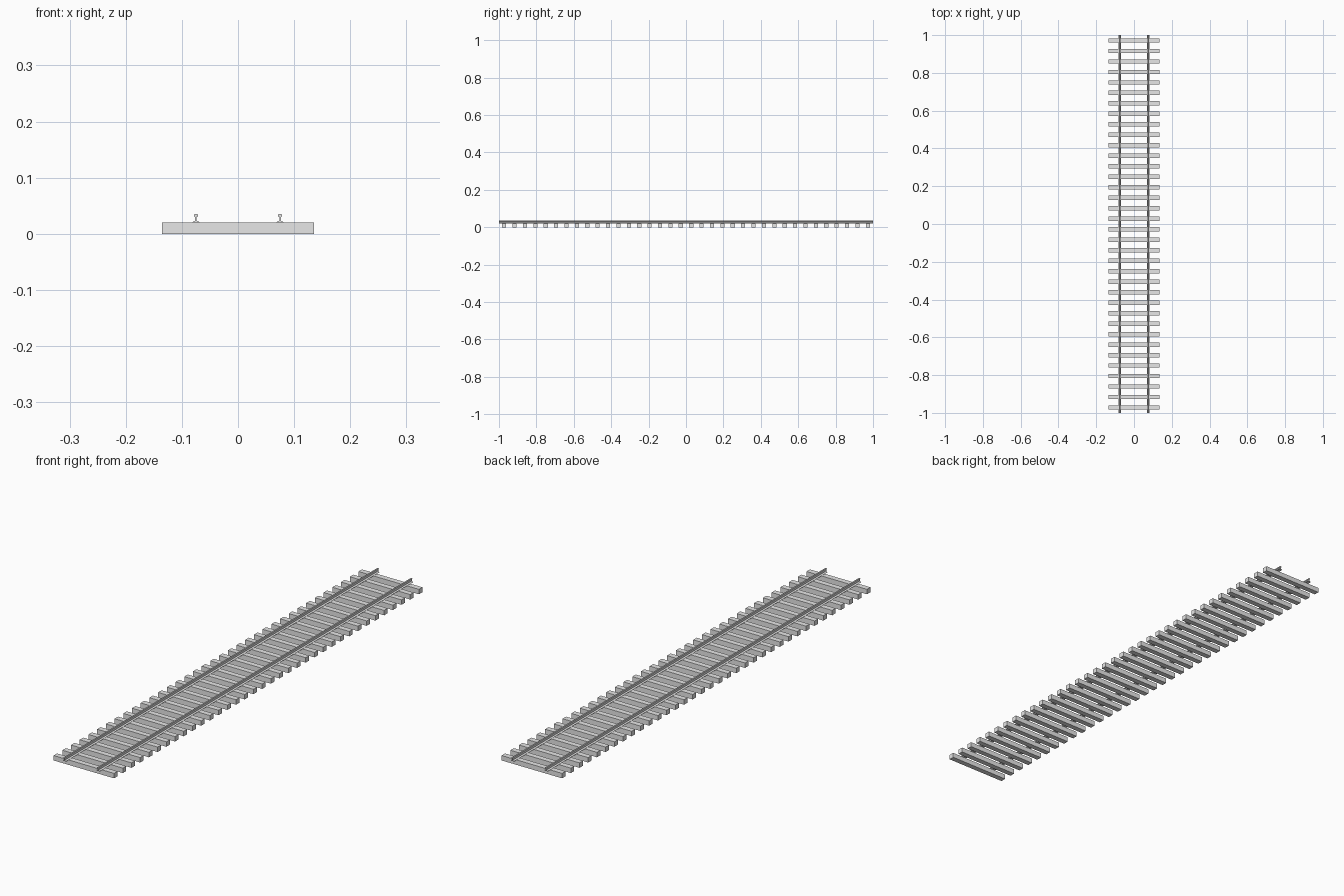
import bpy, bmesh

if "Cube" in bpy.data.objects:
    bpy.data.objects.remove(bpy.data.objects["Cube"])

grey = bpy.data.materials.new("plain grey")
grey.diffuse_color = (0.8, 0.8, 0.8, 1)
grey.use_nodes = True
grey.node_tree.nodes["Principled BSDF"].inputs["Base Color"].default_value = grey.diffuse_color

COUNT = 36                # sleepers along the track
PITCH = 2 / COUNT
SLEEPER = (0.27, 0.022, 0.02)
GAUGE = 0.075             # rail centre offset from the track centre


def finish(bm, name):
    bmesh.ops.recalc_face_normals(bm, faces=bm.faces)
    mesh = bpy.data.meshes.new(name)
    bm.to_mesh(mesh)
    bm.free()
    mesh.materials.append(grey)
    obj = bpy.data.objects.new(name, mesh)
    bpy.context.collection.objects.link(obj)
    return obj


# Sleepers: evenly spaced plain blocks
for i in range(COUNT):
    bm = bmesh.new()
    bmesh.ops.create_cube(bm, size=1)
    bmesh.ops.scale(bm, vec=SLEEPER, verts=bm.verts)
    obj = finish(bm, f"sleeper_{i + 1}")
    obj.location = (0, -1 + PITCH * (i + 0.5), SLEEPER[2] / 2)

# Rail section: flat foot, thin web, rounded head (half profile, x and z)
half = [(0.0072, 0.020), (0.0072, 0.0208), (0.0022, 0.0225), (0.0012, 0.0238),
        (0.0012, 0.0295), (0.0034, 0.0312), (0.0034, 0.0342), (0.0024, 0.0352)]
profile = half + [(-x, z) for x, z in reversed(half)]

# Rails: the section swept along the whole track
for side, name in ((-1, "left_rail"), (1, "right_rail")):
    bm = bmesh.new()
    face = bm.faces.new([bm.verts.new((side * GAUGE + x, -1, z)) for x, z in profile])
    swept = bmesh.ops.extrude_face_region(bm, geom=[face], use_keep_orig=True)
    moved = [v for v in swept["geom"] if isinstance(v, bmesh.types.BMVert)]
    bmesh.ops.translate(bm, vec=(0, 2, 0), verts=moved)
    finish(bm, name)
